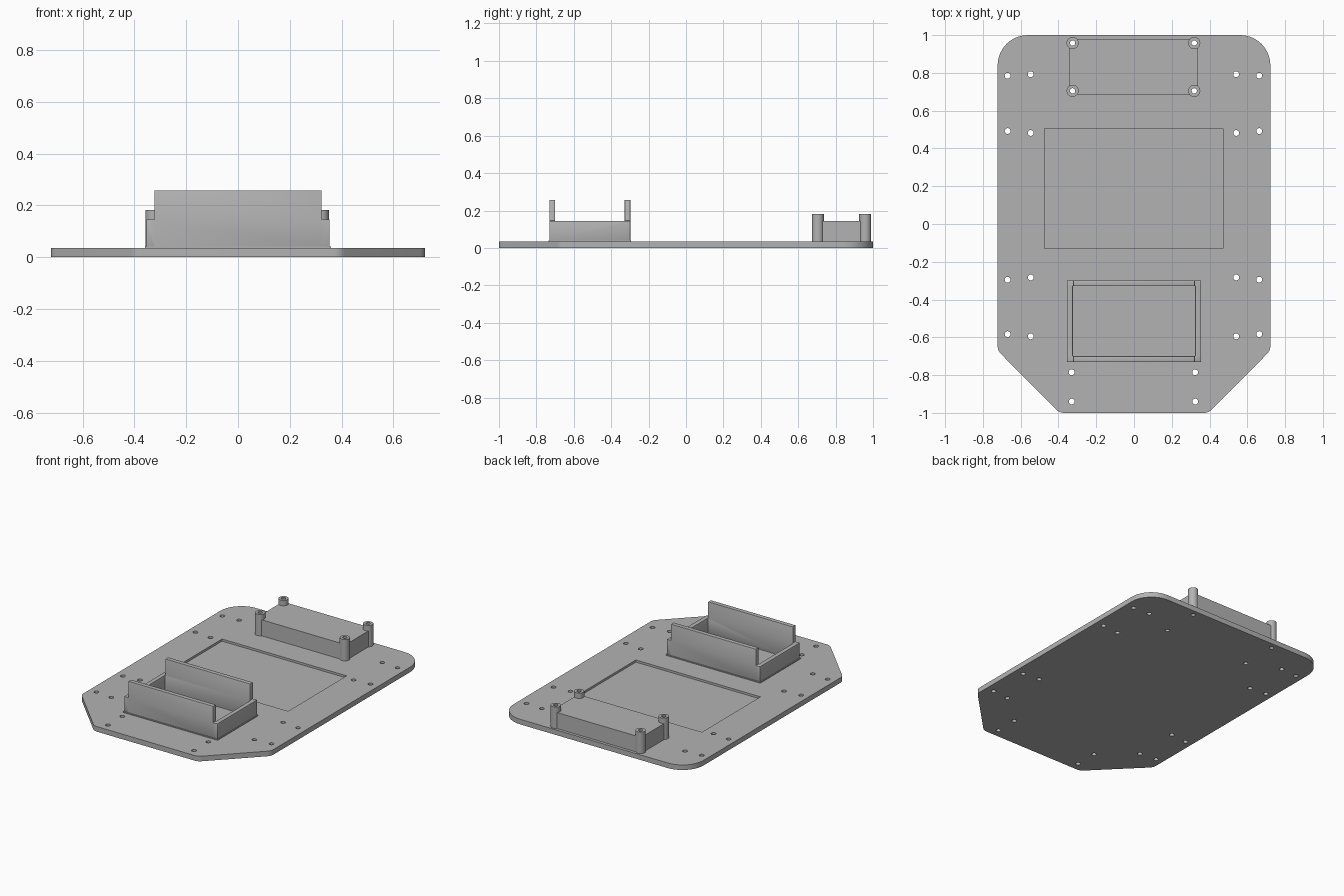
import bpy, bmesh
from math import cos, sin, tan, pi
from mathutils import Vector, Matrix

cube = bpy.data.objects.get("Cube")
if cube:
    bpy.data.objects.remove(cube, do_unlink=True)

grey = bpy.data.materials.new("matte grey")
grey.use_nodes = True
grey.diffuse_color = (0.45, 0.45, 0.45, 1)
grey.node_tree.nodes["Principled BSDF"].inputs["Base Color"].default_value = grey.diffuse_color

CX = -0.003      # shared centre line of the fittings
TOP = 0.035      # plate thickness


def finish(bm, name):
    bmesh.ops.recalc_face_normals(bm, faces=bm.faces)
    mesh = bpy.data.meshes.new(name)
    bm.to_mesh(mesh)
    bm.free()
    mesh.materials.append(grey)
    obj = bpy.data.objects.new(name, mesh)
    bpy.context.collection.objects.link(obj)
    return obj


def rounded(corners, steps=10):
    """Round every (x, y, radius) corner of a convex outline."""
    out = []
    for i, (x, y, r) in enumerate(corners):
        p = Vector((x, y))
        a = (Vector(corners[i - 1][:2]) - p).normalized()
        b = (Vector(corners[(i + 1) % len(corners)][:2]) - p).normalized()
        half = a.angle(b) / 2
        centre = p + (a + b).normalized() * (r / sin(half))
        start = p + a * (r / tan(half)) - centre
        end = p + b * (r / tan(half)) - centre
        turn = start.angle_signed(end)
        for k in range(steps + 1):
            t = -turn * k / steps
            out.append(centre + Matrix.Rotation(t, 2) @ start)
    return out


def prism(name, outline, z0, z1):
    bm = bmesh.new()
    face = bm.faces.new([bm.verts.new((p[0], p[1], z0)) for p in outline])
    ext = bmesh.ops.extrude_face_region(bm, geom=[face])
    verts = [v for v in ext["geom"] if isinstance(v, bmesh.types.BMVert)]
    bmesh.ops.translate(bm, verts=verts, vec=(0, 0, z1 - z0))
    return finish(bm, name)


def box(name, x0, x1, y0, y1, z0, z1):
    return prism(name, [(x0, y0), (x1, y0), (x1, y1), (x0, y1)], z0, z1)


def rods(name, centres, radius, z0, z1, sides):
    bm = bmesh.new()
    for x, y in centres:
        bmesh.ops.create_cone(bm, cap_ends=True, segments=sides, radius1=radius,
                              radius2=radius, depth=z1 - z0,
                              matrix=Matrix.Translation((x, y, (z0 + z1) / 2)))
    return finish(bm, name)


def apply(obj, mod):
    bpy.context.view_layer.objects.active = obj
    bpy.ops.object.modifier_apply(modifier=mod.name)


def combine(obj, other, operation, keep=False):
    mod = obj.modifiers.new(operation.lower(), 'BOOLEAN')
    mod.operation, mod.solver, mod.object = operation, 'EXACT', other
    apply(obj, mod)
    if not keep:
        bpy.data.objects.remove(other, do_unlink=True)


def smooth(obj):
    bpy.ops.object.select_all(action='DESELECT')
    obj.select_set(True)
    bpy.context.view_layer.objects.active = obj
    bpy.ops.object.shade_smooth_by_angle(angle=pi / 6)


# Base plate: round rear corners, clipped front corners
right = [(0.395, -1, 0.06), (0.722, -0.67, 0.06), (0.722, 1, 0.16)]
left = [(-x, y, r) for x, y, r in reversed(right)]
plate = prism("base_plate", rounded(right + left), 0, TOP)
combine(plate, box("recess_cutter", -0.475, 0.472, -0.13, 0.505, 0.02, 0.1), 'DIFFERENCE')

# Screw holes, mirrored left to right
posts = [(CX + s * 0.322, y) for s in (-1, 1) for y in (0.705, 0.958)]
pairs = [(0.666, 0.785), (0.544, 0.793), (0.544, 0.482), (0.666, 0.492),
         (0.666, -0.295), (0.544, -0.283), (0.544, -0.595), (0.666, -0.583),
         (0.327, -0.785), (0.327, -0.94)]
holes = [(CX + s * x, y) for s in (-1, 1) for x, y in pairs]
combine(plate, rods("hole_cutter", holes, 0.0155, -0.1, 0.1, 24), 'DIFFERENCE')

# Rear block with four hollow standoffs
block = box("rear_block", CX - 0.342, CX + 0.342, 0.685, 0.98, TOP, 0.145)
standoffs = rods("standoffs", posts, 0.032, TOP, 0.182, 32)
bore = rods("bore_cutter", posts, 0.014, -0.1, 0.4, 24)
combine(block, standoffs, 'UNION')
for obj in (plate, block):
    combine(obj, bore, 'DIFFERENCE', keep=True)
bpy.data.objects.remove(bore, do_unlink=True)

# Front tray: low frame, tall front and back walls
X, Y0, Y1, W = 0.354, -0.73, -0.298, 0.03
tray = box("front_tray", -X, X, Y0, Y1, TOP, 0.145)
walls = box("wall_blank", -0.322, 0.322, Y0, Y1, TOP, 0.257)
combine(tray, walls, 'UNION')
combine(tray, box("tray_cutter", W - X, X - W, Y0 + W, Y1 - W, 0, 0.4), 'DIFFERENCE')
combine(tray, box("gap_cutter", -0.5, 0.5, Y0 + W, Y1 - W, 0.145, 0.4), 'DIFFERENCE')
bevel = tray.modifiers.new("soft_edges", 'BEVEL')
bevel.width, bevel.segments, bevel.limit_method = 0.005, 2, 'ANGLE'
apply(tray, bevel)

# Small skirt around the foot of the tray
skirt = box("tray_skirt", -X - 0.005, X + 0.005, Y0 - 0.005, Y1 + 0.005, TOP, TOP + 0.006)
combine(skirt, box("skirt_cutter", W - X, X - W, Y0 + W, Y1 - W, 0, 0.4), 'DIFFERENCE')

for obj in (plate, block, tray):
    smooth(obj)
